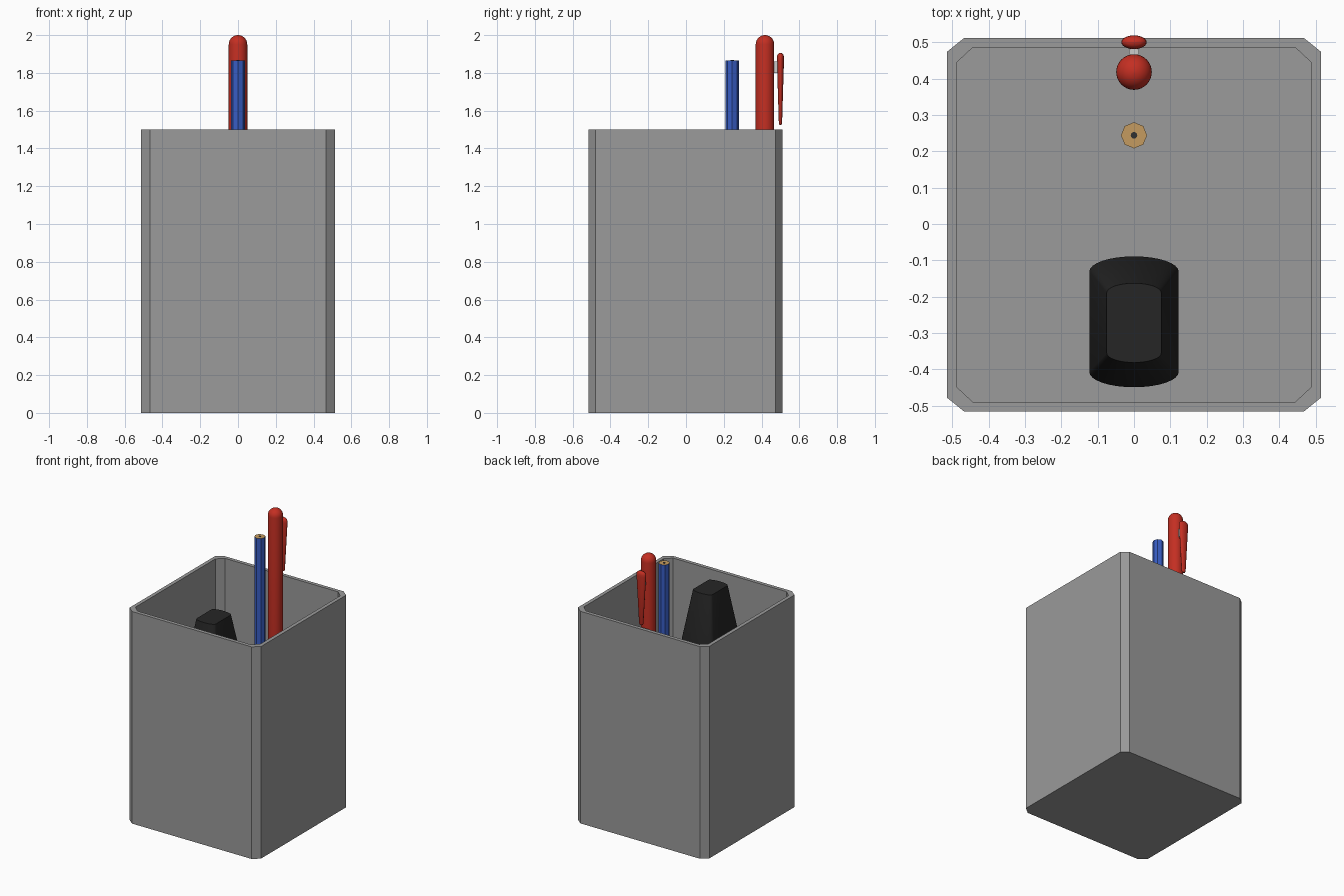
import bpy, bmesh
from math import sin, cos, pi, radians

if "Cube" in bpy.data.objects:
    bpy.data.objects.remove(bpy.data.objects["Cube"])


def material(name, rgb):
    m = bpy.data.materials.new(name)
    m.diffuse_color = (*rgb, 1)
    m.use_nodes = True
    m.node_tree.nodes["Principled BSDF"].inputs["Base Color"].default_value = m.diffuse_color
    return m


GREY = material("dark_grey", (0.325, 0.325, 0.325))
RED = material("red", (0.55, 0.028, 0.016))
BLUE = material("blue", (0.04, 0.11, 0.55))
WOOD = material("wood", (0.56, 0.33, 0.115))
LEAD = material("lead", (0.03, 0.03, 0.03))
BLACK = material("black", (0.019, 0.019, 0.019))


def loft(name, rings, mats=(), smooth=False, cap_mat=0):
    """Skin a list of equal-length rings of points and cap both ends."""
    bm = bmesh.new()
    loops = [[bm.verts.new(p) for p in r] for r in rings]
    n = len(loops[0])
    for a, b in zip(loops, loops[1:]):
        for i in range(n):
            j = (i + 1) % n
            bm.faces.new((a[i], a[j], b[j], b[i]))
    bm.faces.new(loops[0][::-1])
    bm.faces.new(loops[-1]).material_index = cap_mat
    bmesh.ops.recalc_face_normals(bm, faces=bm.faces)
    me = bpy.data.meshes.new(name)
    bm.to_mesh(me)
    bm.free()
    for m in mats:
        me.materials.append(m)
    ob = bpy.data.objects.new(name, me)
    bpy.context.collection.objects.link(ob)
    if smooth:
        bpy.ops.object.select_all(action='DESELECT')
        ob.select_set(True)
        bpy.context.view_layer.objects.active = ob
        bpy.ops.object.shade_smooth_by_angle(angle=radians(35))
    return ob


def ellipse(rx, ry, y, z, n):
    return [(rx * cos(2 * pi * i / n), y + ry * sin(2 * pi * i / n), z) for i in range(n)]


def lathe(name, profile, y, n, mats, sy=1, smooth=True, cap_mat=0):
    return loft(name, [ellipse(r, r * sy, y, z, n) for r, z in profile],
                mats, smooth, cap_mat)


def chamfered(hx, hy, cx, cy, z, y=-0.002):
    quarter = [(hx, hy - cy), (hx - cx, hy)]
    half = quarter + [(-x, v) for x, v in quarter[::-1]]
    return [(x, y + v, z) for x, v in half + [(-x, -v) for x, v in half]]


def bowed(hx, hy, bow, y, z, n=16):
    """Straight sides in x, half-elliptical ends in y."""
    arc = [(hx * cos(pi * i / n), hy + bow * sin(pi * i / n)) for i in range(n + 1)]
    return [(x, y + v, z) for x, v in arc + [(-x, -v) for x, v in arc]]


# Hollow square cup with chamfered corners
OUT, INN, H, FLOOR = (0.514, 0.514, 0.047, 0.038), (0.488, 0.488, 0.045, 0.042), 1.5, 0.03
loft("cup", [chamfered(*OUT, 0), chamfered(*OUT, H), chamfered(*INN, H), chamfered(*INN, FLOOR)],
     [GREY])

# Pen: pointed tip, straight barrel, domed top
R, PY = 0.049, 0.418
dome = [(R * cos(a), 1.951 + R * sin(a)) for a in (radians(12 * k) for k in range(8))]
lathe("pen_barrel", [(0.008, FLOOR), (R, 0.24)] + dome + [(0.001, 2.0)], PY, 32, [RED])

# Pen clip and its small grey bridge
lathe("pen_clip", [(0.010, 1.525), (0.016, 1.535), (0.035, 1.87), (0.034, 1.885), (0.029, 1.896),
                   (0.018, 1.903), (0.002, 1.906)], 0.5, 24, [RED], sy=0.54)
loft("clip_bridge", [[(x, y, z) for x, y in ((0.014, 0.455), (0.014, 0.49),
                                             (-0.014, 0.49), (-0.014, 0.455))]
                     for z in (1.80, 1.86)])

# Eight-sided pencil, sharpened end down
QR, QY = 0.036, 0.244
lathe("pencil_body", [(QR, 0.2), (QR, 1.866)], QY, 8, [BLUE, WOOD], smooth=False, cap_mat=1)
lathe("pencil_point", [(0.004, FLOOR), (QR, 0.2)], QY, 8, [WOOD], smooth=False)
lathe("pencil_lead", [(0.009, 1.85), (0.009, 1.867)], QY, 16, [LEAD])

# Chunky black marker with tapered top
MY = -0.269
loft("marker", [bowed(0.123, 0.138, 0.042, MY, FLOOR), bowed(0.123, 0.138, 0.042, MY, 1.15),
                bowed(0.075, 0.083, 0.026, MY - 0.003, 1.495)], [BLACK], smooth=True)
